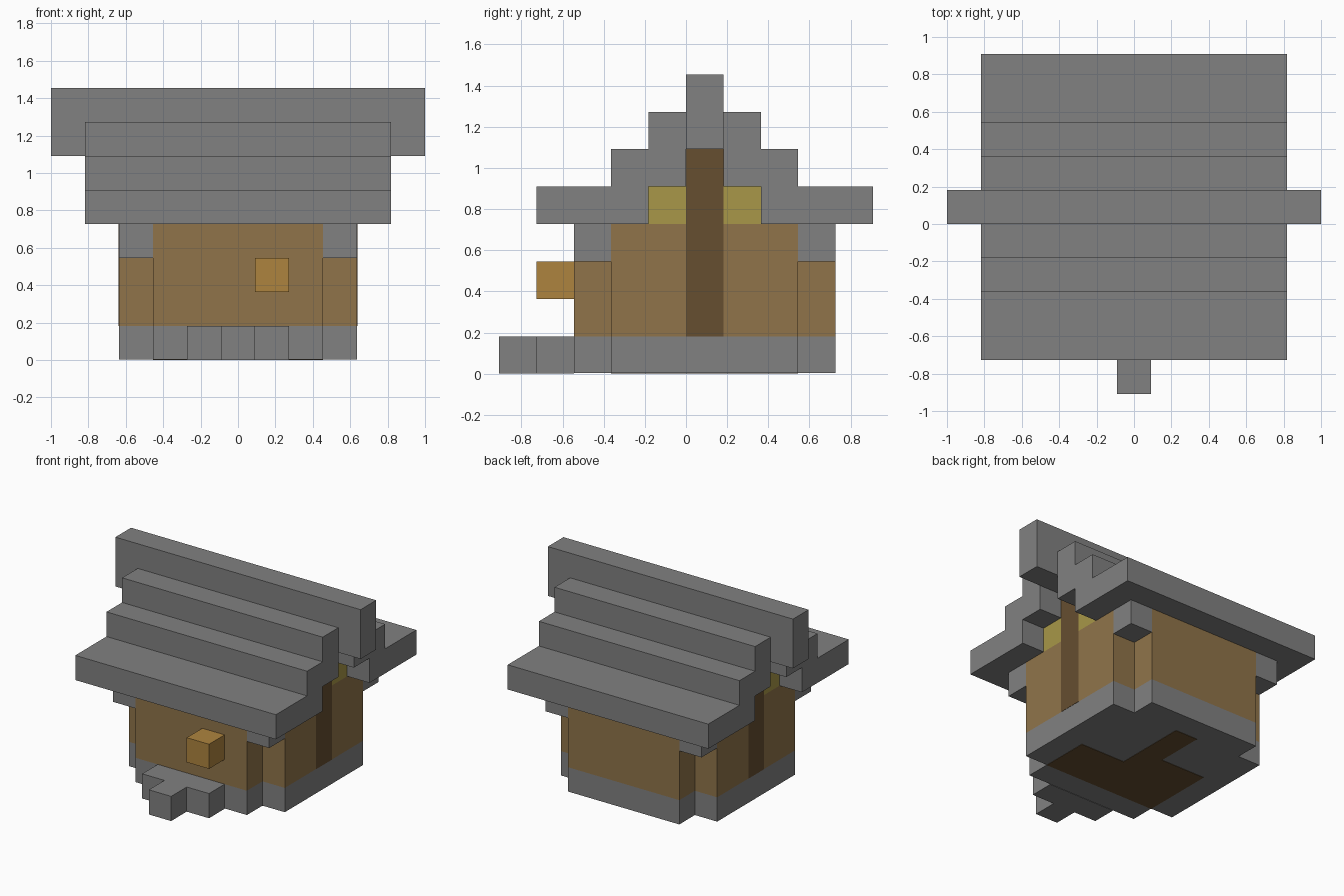
import bpy
from mathutils import Vector

U = 2 / 11  # edge of one building block

cube = bpy.data.objects.get("Cube")
if cube:
    bpy.data.objects.remove(cube, do_unlink=True)


def material(name, rgb):
    """Flat material from 0-255 display values."""
    lin = [((c / 255 + 0.055) / 1.055) ** 2.4 for c in rgb] + [1]
    m = bpy.data.materials.new(name)
    m.use_nodes = True
    m.diffuse_color = lin
    bsdf = next(n for n in m.node_tree.nodes if n.type == 'BSDF_PRINCIPLED')
    bsdf.inputs["Base Color"].default_value = lin
    return m


STONE = material("grey stone", (129, 129, 129))
PLANK = material("wall planks", (144, 116, 74))
TIMBER = material("dark timber", (102, 78, 48))
STRAW = material("yellow straw", (168, 151, 72))
LAMP = material("orange lamp", (174, 132, 63))


def prism(name, outline, lo, hi, mat, axis="z"):
    """Extrude an outline, in blocks, along z (x, y points) or x (y, z points)."""
    def place(p, h):
        return Vector((p[0], p[1], h) if axis == "z" else (h, p[0], p[1])) * U
    n = len(outline)
    verts = [place(p, h) for h in (lo, hi) for p in outline]
    faces = [tuple(reversed(range(n))), tuple(range(n, 2 * n))]
    faces += [(i, (i + 1) % n, (i + 1) % n + n, i + n) for i in range(n)]
    mesh = bpy.data.meshes.new(name)
    mesh.from_pydata(verts, [], faces)
    mesh.materials.append(mat)
    obj = bpy.data.objects.new(name, mesh)
    bpy.context.collection.objects.link(obj)
    return obj


def box(name, x, y, z, mat):
    return prism(name, [(x[0], y[0]), (x[1], y[0]), (x[1], y[1]), (x[0], y[1])],
                 z[0], z[1], mat)


# House plan: a square with one block missing at each corner
quarter = [(3.5, 2.5), (2.5, 2.5), (2.5, 3.5)]
plan = quarter + [(-x, y) for x, y in reversed(quarter)]
plan += [(-x, -y) for x, y in plan]
plan = [(x, y + 0.5) for x, y in plan]
prism("stone_base", plan, 0.015, 1, STONE)
prism("plank_walls", plan, 1, 4, PLANK)

# Stone blocks tucked under the eaves at the corners
for side, sx in (("right", -1), ("left", 1)):
    for end, sy in (("front", -1), ("back", 1)):
        cx, cy = 3 * sx, 0.5 + 3 * sy
        box(f"{end}_{side}_corner_block", (cx - 0.5, cx + 0.5),
            (cy - 0.5, cy + 0.5), (3, 4), STONE)

# Gable infill and the posts that show through it
box("gable_infill", (-3.5, 3.5), (-1, 2), (4, 5), STRAW)
box("gable_posts", (-3.51, 3.51), (0, 1), (1, 6), TIMBER)

# Stepped roof, its section mirrored about the ridge
outer = [(-4, 4), (-4, 5), (-2, 5), (-2, 6), (-1, 6), (-1, 7)]
inner = [(0, 6), (0, 5), (-1, 5), (-1, 4)]


def flip(points):
    return [(1 - y, z) for y, z in reversed(points)]


section = outer + flip(outer) + flip(inner) + inner
prism("stepped_roof", section[::-1], -4.5, 4.5, STONE, "x")
box("roof_ridge", (-5.5, 5.5), (0, 1), (6, 8), STONE)

# Front steps and lamp
steps = [(-1.5, -3), (-1.5, -4), (-0.5, -4), (-0.5, -5),
         (0.5, -5), (0.5, -4), (1.5, -4), (1.5, -3)]
prism("front_steps", steps, 0, 1, STONE)
box("front_lamp", (0.5, 1.5), (-4, -3), (2, 3), LAMP)

# Dark floor showing underneath
floor = [(-2.5, -2), (2.5, -2), (2.5, 0), (0.5, 0), (0.5, 3),
         (-0.5, 3), (-0.5, 1), (-2.5, 1)]
prism("floor_underside", floor, 0, 0.02, TIMBER)
